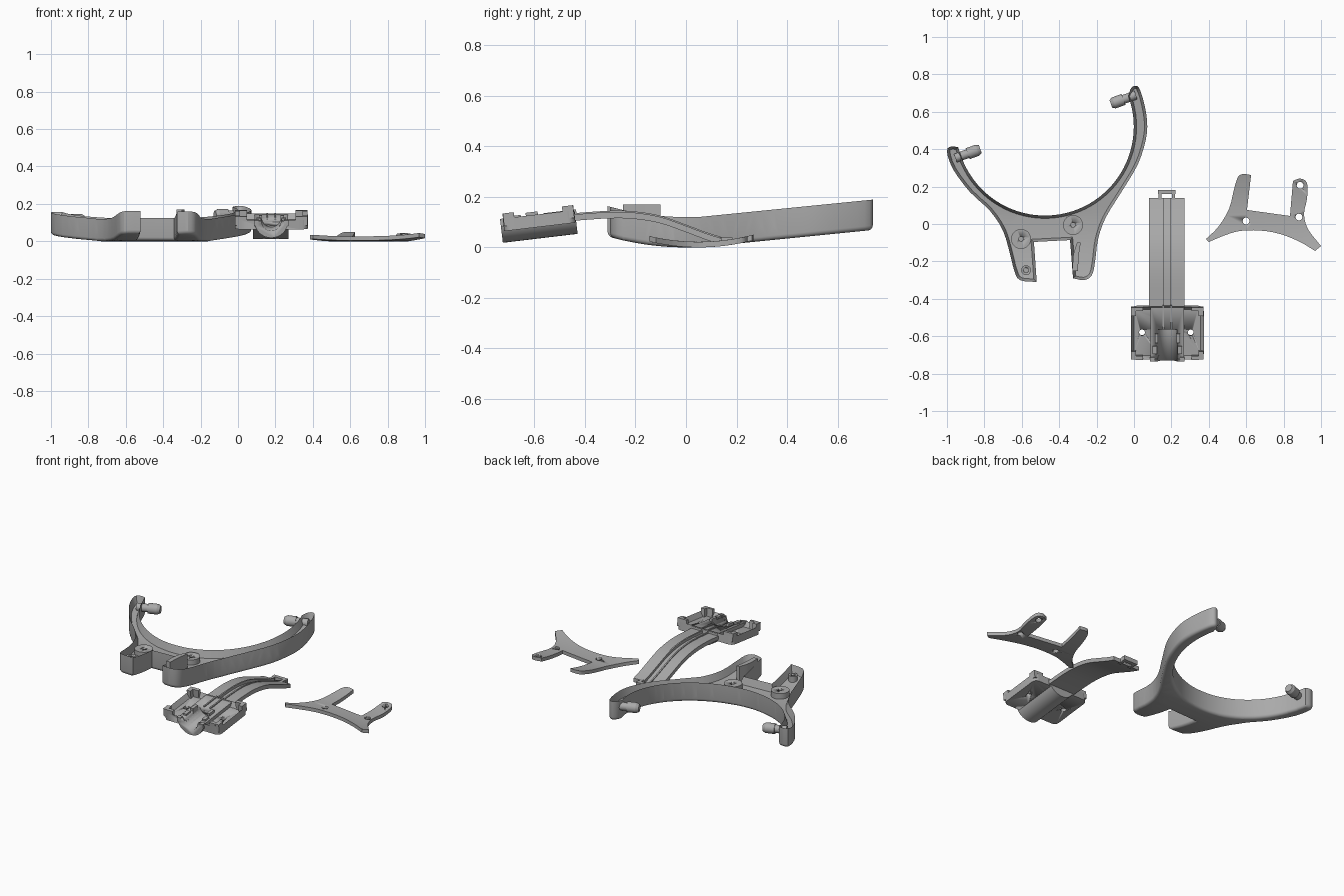
import bpy, bmesh, math
from mathutils import Matrix, Vector

if "Cube" in bpy.data.objects:
    bpy.data.objects.remove(bpy.data.objects["Cube"])

grey = bpy.data.materials.new("mid grey")
grey.diffuse_color = (0.40, 0.40, 0.40, 1)
grey.use_nodes = True
grey.node_tree.nodes["Principled BSDF"].inputs["Base Color"].default_value = grey.diffuse_color


def finish(bm, name, angle=35):
    bmesh.ops.recalc_face_normals(bm, faces=bm.faces)
    me = bpy.data.meshes.new(name)
    bm.to_mesh(me)
    bm.free()
    ob = bpy.data.objects.new(name, me)
    bpy.context.collection.objects.link(ob)
    me.materials.append(grey)
    bpy.ops.object.select_all(action='DESELECT')
    ob.select_set(True)
    bpy.context.view_layer.objects.active = ob
    bpy.ops.object.shade_smooth_by_angle(angle=math.radians(angle))
    return ob


def smooth(pts, n=4):
    """Catmull-Rom curve through the points."""
    p = [Vector(q) for q in pts]
    p = [2 * p[0] - p[1]] + p + [2 * p[-1] - p[-2]]
    out = []
    for a, b, c, d in zip(p, p[1:], p[2:], p[3:]):
        for i in range(n):
            t = i / n
            out.append(0.5 * (2 * b + (c - a) * t + (2 * a - 5 * b + 4 * c - d) * t * t
                              + (3 * b - a - 3 * c + d) * t ** 3))
    return out + [p[-2]]


def prism(outline, z0, z1, inset=0, depth=0, bevel=0):
    """Extruded outline with an optional recessed top and rounded bottom edge."""
    bm = bmesh.new()
    f = bm.faces.new([bm.verts.new((p[0], p[1], z0)) for p in outline])
    r = bmesh.ops.extrude_face_region(bm, geom=[f], use_keep_orig=True)
    for v in r["geom"]:
        if isinstance(v, bmesh.types.BMVert):
            v.co.z = z1
    bmesh.ops.recalc_face_normals(bm, faces=bm.faces)
    top = max(bm.faces, key=lambda g: g.calc_center_median().z)
    if inset:
        bmesh.ops.inset_individual(bm, faces=[top], thickness=inset, use_even_offset=True)
        for v in top.verts:
            v.co.z -= depth
    if bevel:
        rim = [e for e in bm.edges if all(abs(v.co.z - z0) < 1e-5 for v in e.verts)]
        bmesh.ops.bevel(bm, geom=rim, offset=bevel, segments=4, profile=0.5, affect='EDGES',
                        clamp_overlap=True)
    return bm


def bend(bm, f):
    """Slice across y, then lift each vertex by f(y)."""
    bmesh.ops.triangulate(bm, faces=bm.faces)
    for i in range(-7, 8):
        bmesh.ops.bisect_plane(bm, geom=bm.verts[:] + bm.edges[:] + bm.faces[:],
                               plane_co=(0, i * 0.05, 0), plane_no=(0, 1, 0))
    for v in bm.verts:
        v.co.z += f(v.co.y)
    return bm


def cyl(bm, a, b, r, seg=24, r2=None):
    a, b = Vector(a), Vector(b)
    m = Matrix.Translation((a + b) / 2) @ (b - a).to_track_quat('Z', 'Y').to_matrix().to_4x4()
    bmesh.ops.create_cone(bm, cap_ends=True, segments=seg, radius1=r,
                          radius2=r if r2 is None else r2, depth=(b - a).length, matrix=m)


def box(bm, x0, x1, y0, y1, z0, z1):
    m = Matrix.Translation(((x0 + x1) / 2, (y0 + y1) / 2, (z0 + z1) / 2))
    bmesh.ops.create_cube(bm, size=1, matrix=m @ Matrix.Diagonal((x1 - x0, y1 - y0, z1 - z0, 1)))


def cut(ob, cylinders):
    for a, b, r in cylinders:
        bm = bmesh.new()
        cyl(bm, a, b, r)
        c = finish(bm, "cutter")
        c.hide_render = True
        mod = ob.modifiers.new("hole", 'BOOLEAN')
        mod.object, mod.operation, mod.solver = c, 'DIFFERENCE', 'EXACT'
        bpy.context.view_layer.objects.active = ob
        bpy.ops.object.modifier_apply(modifier="hole")
        bpy.data.objects.remove(c)


# ---- yoke: curved fork with two legs and a recessed channel
def lift(y):
    return 0.45 * y * y if y < 0 else 0.1 * max(0, y - 0.05)


left = smooth([(-.94, .41), (-.975, .415), (-1, .39), (-.968, .294), (-.877, .171), (-.77, .07),
               (-.70, -.037), (-.663, -.16), (-.64, -.25), (-.61, -.30), (-.52, -.31)], 3)
right = smooth([(-.326, -.29), (-.267, -.30), (-.225, -.273), (-.208, -.2), (-.192, -.08),
                (-.15, .037), (-.064, .176), (.021, .32), (.064, .455), (.07, .55),
                (.053, .65), (.027, .727), (0, .738), (-.02, .72)], 3)
arc = [(-.476 + .475 * math.cos(math.radians(a)), .52 + .475 * math.sin(math.radians(a)))
       for a in range(20, -162, -4)]
outline = left + [(-.535, -.096), (-.342, -.086)] + right + arc
finish(bend(prism(outline, 0, .12, .015, .045, .018), lift), "yoke")

# screw bosses in the yoke
for i, (x, y, r) in enumerate([(-.604, -.08, .053), (-.326, -.005, .053), (-.577, -.247, .026)]):
    z = lift(y)
    bm = bmesh.new()
    cyl(bm, (x, y, z + .06), (x, y, z + .108), r, 32)
    cut(finish(bm, "screw_boss"), [((x, y, z + .085), (x, y, z + .2), .013)])

# raised guide on the right leg
bm = prism(smooth([(-.328, -.25), (-.325, -.17), (-.305, -.1)]) +
           smooth([(-.285, -.1), (-.295, -.17), (-.30, -.25)])[0:], .08, .17)
finish(bm, "leg_guide")

# pivot pegs at the fork tips
for a, d, z in (((-.955, .352), (.94, .34), .115), ((.01, .69), (-.94, -.34), .142)):
    bm = bmesh.new()
    p, d = Vector((a[0], a[1], z)), Vector((d[0], d[1], 0))
    cyl(bm, p, p + d * .075, .024)
    cyl(bm, p + d * .07, p + d * .125, .031)
    cyl(bm, p + d * .125, p + d * .142, .031, r2=.022)
    finish(bm, "pivot_peg")

# ---- cover plate, gently bowed, with three holes
cover = (smooth([(.385, -.08), (.45, -.016), (.508, .08), (.535, .187), (.556, .251),
                 (.583, .267), (.626, .262)], 3) + [(.604, .075), (.834, .043)]
         + smooth([(.85, .23), (.888, .243), (.925, .22), (.925, .134), (.909, .053),
                   (.93, -.027), (1, -.118)], 3)
         + smooth([(.968, -.144), (.888, -.096), (.78, -.053), (.674, -.035), (.567, -.037),
                   (.487, -.06), (.40, -.096)], 3))
plate = finish(bend(prism(cover, 0, .022), lambda y: .6 * (y - .05) ** 2), "cover_plate")
cut(plate, [((x, y, -.1), (x, y, .2), .018) for x, y in ((.599, .016), (.882, .037), (.888, .207))])

# ---- strap: grooved band swept along a falling curve
CX = .175
section = [(-.094, -.025), (-.094, 0), (-.026, 0), (-.026, .005), (-.017, .005), (-.017, -.012),
           (.017, -.012), (.017, .005), (.026, .005), (.026, 0), (.094, 0), (.094, -.025)]
path = smooth([(-.45, .13), (-.3, .14), (-.2, .137), (-.1, .12), (0, .085), (.08, .055), (.14, .036)])
bm = bmesh.new()
rings = [[bm.verts.new((CX + x, y, z + h)) for x, h in section] for y, z in path]
for r0, r1 in zip(rings, rings[1:]):
    for i in range(len(section)):
        j = (i + 1) % len(section)
        bm.faces.new((r0[i], r0[j], r1[j], r1[i]))
bm.faces.new(rings[0])
bm.faces.new(rings[-1])
finish(bm, "strap")

# hook loop at the strap end
bm = bmesh.new()
for s in (-1, 1):
    box(bm, CX + s * .036 - .009, CX + s * .036 + .009, .12, .175, .013, .04)
box(bm, CX - .048, CX + .048, .16, .183, .013, .04)
finish(bm, "hook_loop")

# ---- base: tray with half-round trough, built level then tilted
tilt = Matrix.Translation((.178, -.578, .081)) @ Matrix.Rotation(math.radians(6.8), 4, 'X')
corners = []
for sx, sy, a0 in ((1, 1, 0), (-1, 1, 90), (-1, -1, 180), (1, -1, 270)):
    for a in range(a0, a0 + 91, 15):
        t = math.radians(a)
        corners.append((sx * .165 + .03 * math.cos(t), sy * .112 + .03 * math.sin(t)))
tray = finish(prism(corners, 0, .05, .018, .03), "base_tray")

bm = bmesh.new()
half = [(.09 * math.cos(math.radians(a)), .045 + .09 * math.sin(math.radians(a)))
        for a in range(180, 361, 10)]
ends = [[bm.verts.new((x, y, z)) for x, z in half] for y in (-.153, .145)]
for i in range(len(half)):
    j = (i + 1) % len(half)
    bm.faces.new((ends[0][i], ends[0][j], ends[1][j], ends[1][i]))
for e in ends:
    bm.faces.new(e)
# lower the trough body to floor level behind the opening
trough = finish(bm, "half_round_trough")

bore = ((0, -.3, .045), (0, .02, .045), .052)
cut(tray, [bore] + [((x, 0, -.1), (x, 0, .1), .016) for x in (-.135, .125)])
cut(trough, [bore])

# corner posts, rails and bearing clips standing on the tray
bm = bmesh.new()
for s in (-1, 1):
    for e in (-1, 1):
        x, y = s * .181, e * .118
        box(bm, x - .013, x + .013, y - .022, y + .022, .02, .07)
        box(bm, s * .15 - .02, s * .15 + .02, e * .131 - .01, e * .131 + .01, .02, .07)
    box(bm, s * .0215 - .0045, s * .0215 + .0045, .02, .15, .03, .052)
    box(bm, s * .058 - .009, s * .058 + .009, -.05, -.002, .02, .062)
    box(bm, s * .066 - .012, s * .066 + .012, -.11, -.07, .02, .056)
    box(bm, s * .08 - .012, s * .08 + .012, -.153, -.13, .02, .05)
posts = finish(bm, "posts_and_clips")
for ob in (tray, trough, posts):
    ob.matrix_world = tilt
